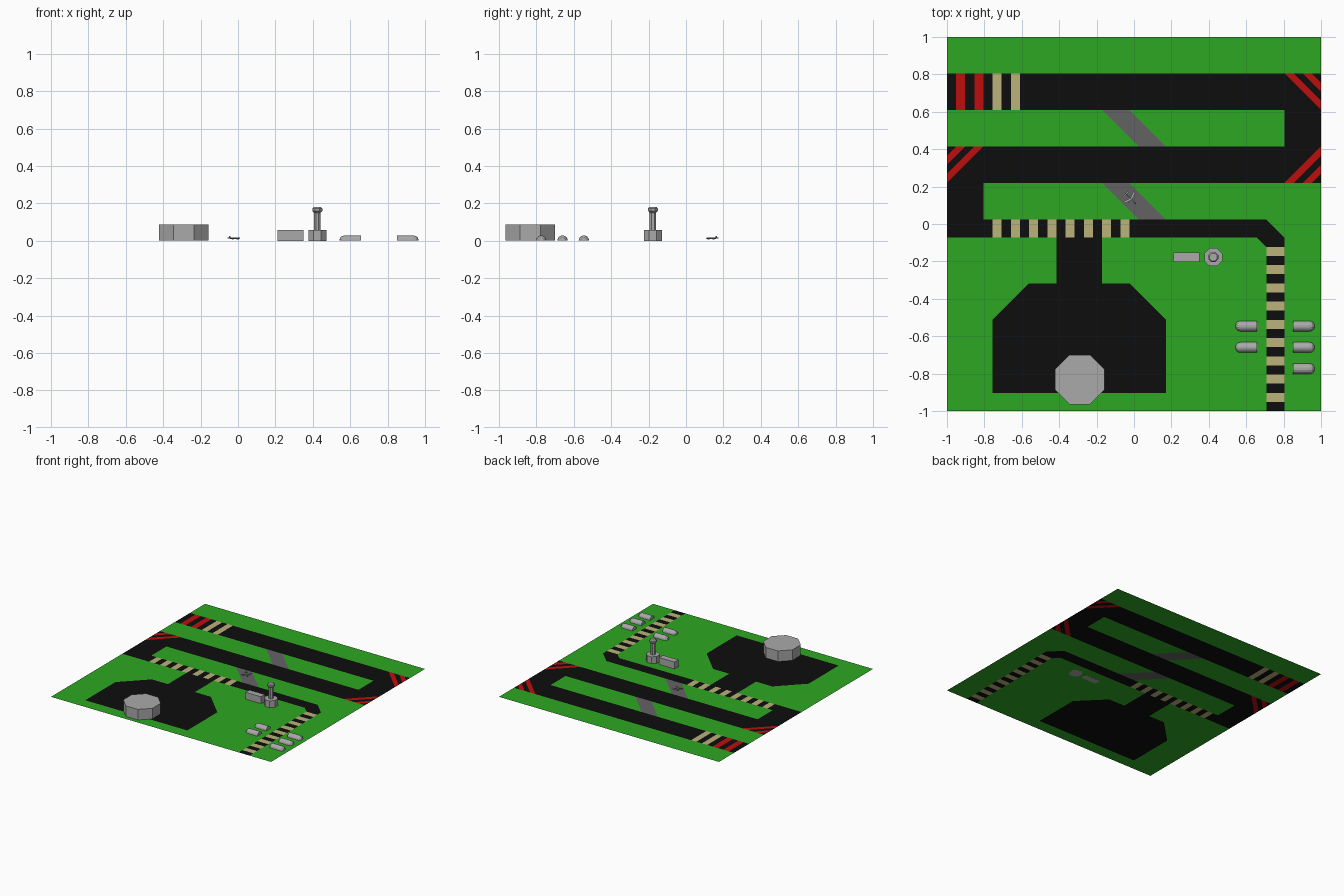
import bpy, bmesh
from math import pi, tau, cos
from mathutils import Matrix, Vector

old = bpy.data.objects.get("Cube")
if old:
    bpy.data.objects.remove(old, do_unlink=True)


def material(name, rgb):
    m = bpy.data.materials.new(name)
    m.use_nodes = True
    m.diffuse_color = (*rgb, 1)
    m.node_tree.nodes["Principled BSDF"].inputs["Base Color"].default_value = (*rgb, 1)
    return m


grass = material("grass_green", (.027, .39, .016))
asphalt = material("asphalt_black", (.004, .004, .004))
path = material("path_grey", (.127, .122, .127))
tan = material("marking_tan", (.5, .445, .195))
red = material("marking_red", (.515, .004, .004))
concrete = material("building_grey", (.4, .4, .4))


def finish(name, bm, mats, matrix=Matrix()):
    mesh = bpy.data.meshes.new(name)
    bm.to_mesh(mesh)
    bm.free()
    for m in mats:
        mesh.materials.append(m)
    ob = bpy.data.objects.new(name, mesh)
    ob.matrix_world = matrix
    bpy.context.collection.objects.link(ob)
    return ob


def lathe(name, profile, sides, matrix, sweep=tau):
    """Spin a (radius, height) profile about the local z axis."""
    bm = bmesh.new()
    vs = [bm.verts.new((r, 0, h)) for r, h in profile]
    es = [bm.edges.new(pair) for pair in zip(vs, vs[1:])]
    bmesh.ops.spin(bm, geom=vs + es, cent=(0, 0, 0), axis=(0, 0, 1),
                   angle=sweep, steps=sides)
    bmesh.ops.remove_doubles(bm, verts=bm.verts, dist=1e-5)
    bmesh.ops.recalc_face_normals(bm, faces=bm.faces)
    return finish(name, bm, [concrete], matrix)


def box(name, size, centre, matrix=Matrix()):
    bm = bmesh.new()
    bmesh.ops.create_cube(bm, size=1, matrix=Matrix.Translation(centre)
                          @ Matrix.Diagonal((*size, 1)))
    return finish(name, bm, [concrete], matrix)


def rect(x0, y0, x1, y1):
    return [(x0, y0), (x1, y0), (x1, y1), (x0, y1)]


def inside(p, poly):
    """Convex polygon test, either winding."""
    sides = [(b[0] - a[0]) * (p.y - a[1]) - (b[1] - a[1]) * (p.x - a[0]) > 0
             for a, b in zip(poly, poly[1:] + poly[:1])]
    return all(sides) or not any(sides)


# Ground layout, in cells of a square field
CELLS = 41
runways = [rect(0, 33, 41, 37), rect(0, 25, 41, 29)]
links = [rect(37, 29, 41, 33), rect(0, 21, 4, 25)]
taxiway = [[(0, 19), (0, 21), (35, 21), (37, 19)], rect(35, 0, 37, 19),
           [(34, 19), (35, 19), (35, 18)]]
apron = [rect(12, 14, 17, 19), rect(5, 2, 24, 10),
         [(5, 10), (9, 14), (20, 14), (24, 10)]]
paths = [[(17, y), (20, y), (24, y - 4), (21, y - 4)] for y in (33, 25)]
tan_bars = [rect(x, 33, x + 1, 37) for x in (5, 7)]
tan_bars += [rect(x, 19, x + 1, 21) for x in range(5, 20, 2)]
tan_bars += [rect(35, y, 37, y + 1) for y in range(1, 18, 2)]
red_bars = [rect(x, 33, x + 1, 37) for x in (1, 3)]


def corner_stripes(edge_x, base_y, sx, sy):
    """Two diagonal stripes running into a runway corner."""
    return [[(edge_x - sx * d, base_y), (edge_x - sx * (d - 1), base_y),
             (edge_x, base_y + sy * (d - 1)), (edge_x, base_y + sy * d)]
            for d in (4, 2)]


red_bars += corner_stripes(41, 37, 1, -1)
red_bars += corner_stripes(41, 25, 1, 1)
red_bars += corner_stripes(0, 29, -1, -1)

# Ground: one flat sheet, split into triangles and coloured by region
layers = [(1, runways + links + taxiway + apron), (2, paths),
          (3, tan_bars), (4, red_bars)]
bm = bmesh.new()
bmesh.ops.create_grid(bm, x_segments=CELLS, y_segments=CELLS, size=1)
bmesh.ops.poke(bm, faces=bm.faces[:])
for f in bm.faces:
    p = (f.calc_center_median() + Vector((1, 1, 0))) * CELLS / 2
    for index, polys in layers:
        if any(inside(p, poly) for poly in polys):
            f.material_index = index
bmesh.ops.dissolve_limit(bm, angle_limit=.01, verts=bm.verts[:],
                         edges=bm.edges[:], delimit={'MATERIAL'})
finish("ground", bm, [grass, asphalt, path, tan, red],
       Matrix.Translation((0, 0, .0005)))


def octagon_at(x, y, z=0):
    return Matrix.Translation((x, y, z)) @ Matrix.Rotation(pi / 8, 4, 'Z')


# Terminal
R = .132 / cos(pi / 8)
lathe("terminal", [(0, .001), (R, .001), (R, .088), (0, .088)], 8,
      octagon_at(-.29, -.832))

# Control tower and its annex
lathe("control_tower",
      [(0, 0), (.052, 0), (.052, .057), (.019, .057), (.019, .15), (.023, .155),
       (.029, .16), (.029, .172), (.022, .18), (0, .18)], 8,
      octagon_at(.424, -.177))
box("tower_annex", (.14, .05, .057), (.28, -.177, .0285))

# Hangars: half barrels with a rounded outer end
hangar = [(0, -.058), (.028, -.058), (.028, .03), (.025, .044),
          (.016, .054), (0, .058)]
for side, x, rows in ((-1, .6, 2), (1, .908, 3)):
    for row in range(rows):
        turn = Matrix(((0, 0, side), (side, 0, 0), (0, 1, 0))).to_4x4()
        lathe("hangar", hangar, 7,
              Matrix.Translation((x, -.546 - .114 * row, .001)) @ turn, pi)

# Parked plane, nose along local x
plane = Matrix.Translation((-.018, .136, .014)) @ Matrix.Rotation(-pi / 4, 4, 'Z')
lathe("plane_fuselage", [(0, -.042), (.003, -.036), (.005, -.01), (.005, .03),
                         (.003, .038), (0, .042)], 6,
      plane @ Matrix.Rotation(pi / 2, 4, 'Y'))
box("plane_tail_fin", (.01, .002, .011), (-.036, 0, .007), plane)
box("plane_tail_wing", (.008, .03, .002), (-.036, 0, .002), plane)
for side in (-1, 1):
    sweep = plane @ Matrix.Translation((.004, 0, -.001)) @ Matrix.Rotation(side * .35, 4, 'Z')
    box("plane_wing", (.012, .042, .002), (0, side * .021, 0), sweep)
    box("plane_engine", (.012, .004, .004), (.006, side * .018, -.003), sweep)
